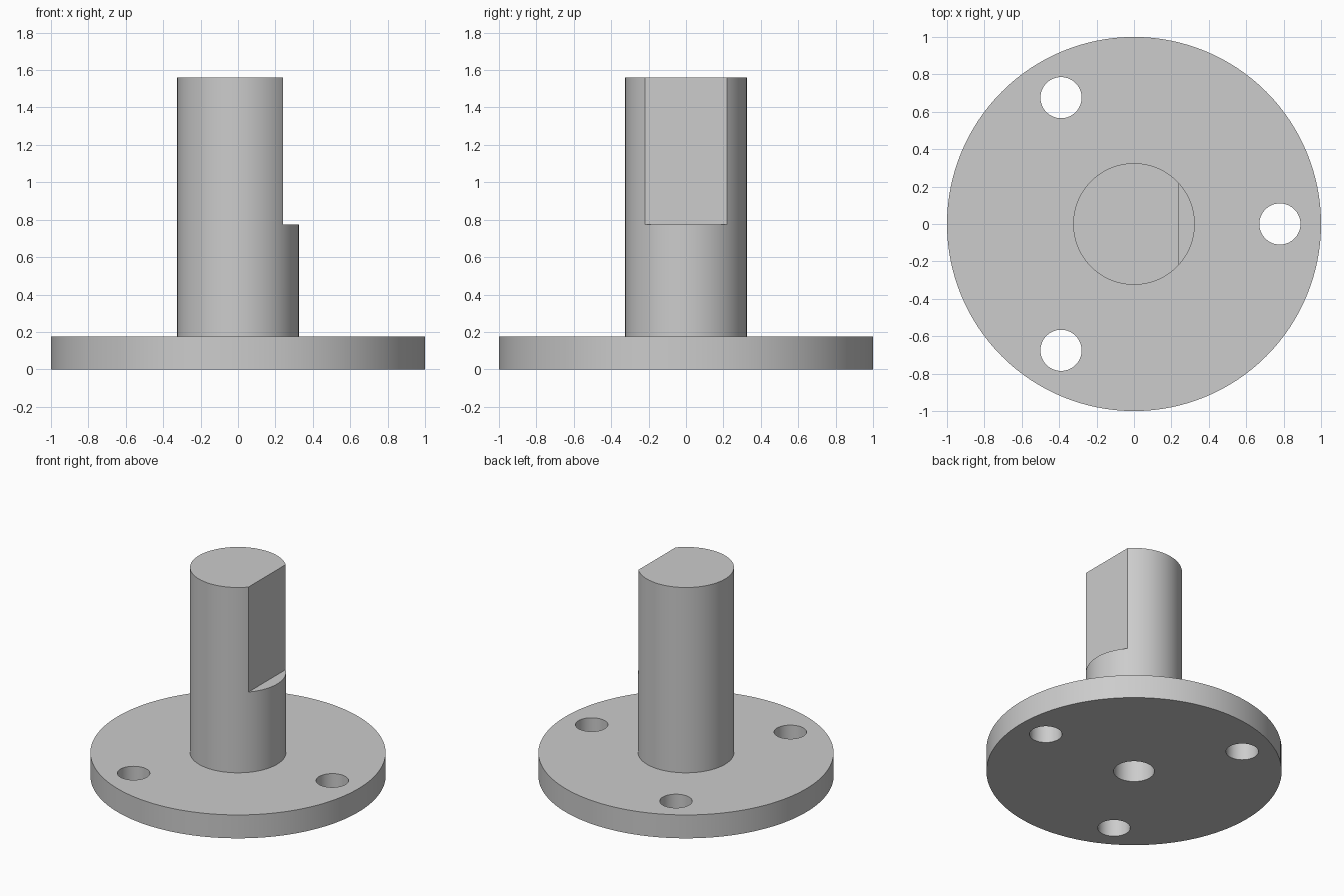
import bpy, math

if "Cube" in bpy.data.objects:
    bpy.data.objects.remove(bpy.data.objects["Cube"])

FLANGE_TOP = 0.175
SHAFT_TOP = 1.56
SHAFT_R = 0.325
FLAT_X = 0.24
FLAT_Z = 0.775

metal = bpy.data.materials.new("grey_metal")
metal.diffuse_color = (0.604, 0.604, 0.604, 1)
metal.use_nodes = True
metal.node_tree.nodes["Principled BSDF"].inputs["Base Color"].default_value = metal.diffuse_color


def cylinder(name, r, z0, z1, x=0, y=0, sides=96):
    bpy.ops.mesh.primitive_cylinder_add(vertices=sides, radius=r, depth=z1 - z0,
                                        location=(x, y, (z0 + z1) / 2))
    ob = bpy.context.object
    ob.name = name
    ob.data.materials.append(metal)
    return ob


def combine(target, tool, operation):
    mod = target.modifiers.new(operation.lower(), 'BOOLEAN')
    mod.operation, mod.object, mod.solver = operation, tool, 'EXACT'
    bpy.context.view_layer.objects.active = target
    bpy.ops.object.modifier_apply(modifier=mod.name)
    bpy.data.objects.remove(tool, do_unlink=True)


# Round flange with the shaft rising from its centre
body = cylinder("flanged_shaft", 1.0, 0, FLANGE_TOP, sides=128)
combine(body, cylinder("shaft", SHAFT_R, FLANGE_TOP / 2, SHAFT_TOP), 'UNION')

# Flat milled into the upper half of the shaft
bpy.ops.mesh.primitive_cube_add(size=1, location=(FLAT_X + 0.25, 0, FLAT_Z + 0.5))
flat = bpy.context.object
flat.scale = (0.5, 1, 1)
flat.data.materials.append(metal)
combine(body, flat, 'DIFFERENCE')

# Three bolt holes through the flange
for i in range(3):
    a = math.tau * i / 3
    hole = cylinder("bolt_hole", 0.11, -0.1, FLANGE_TOP + 0.1,
                    0.78 * math.cos(a), 0.78 * math.sin(a), 64)
    combine(body, hole, 'DIFFERENCE')

# Blind bore up the centre from below
combine(body, cylinder("centre_bore", 0.138, -0.1, 0.8, sides=64), 'DIFFERENCE')

# Smooth round walls, sharp edges
bpy.ops.object.select_all(action='DESELECT')
body.select_set(True)
bpy.context.view_layer.objects.active = body
bpy.ops.object.shade_smooth_by_angle(angle=math.radians(30))
